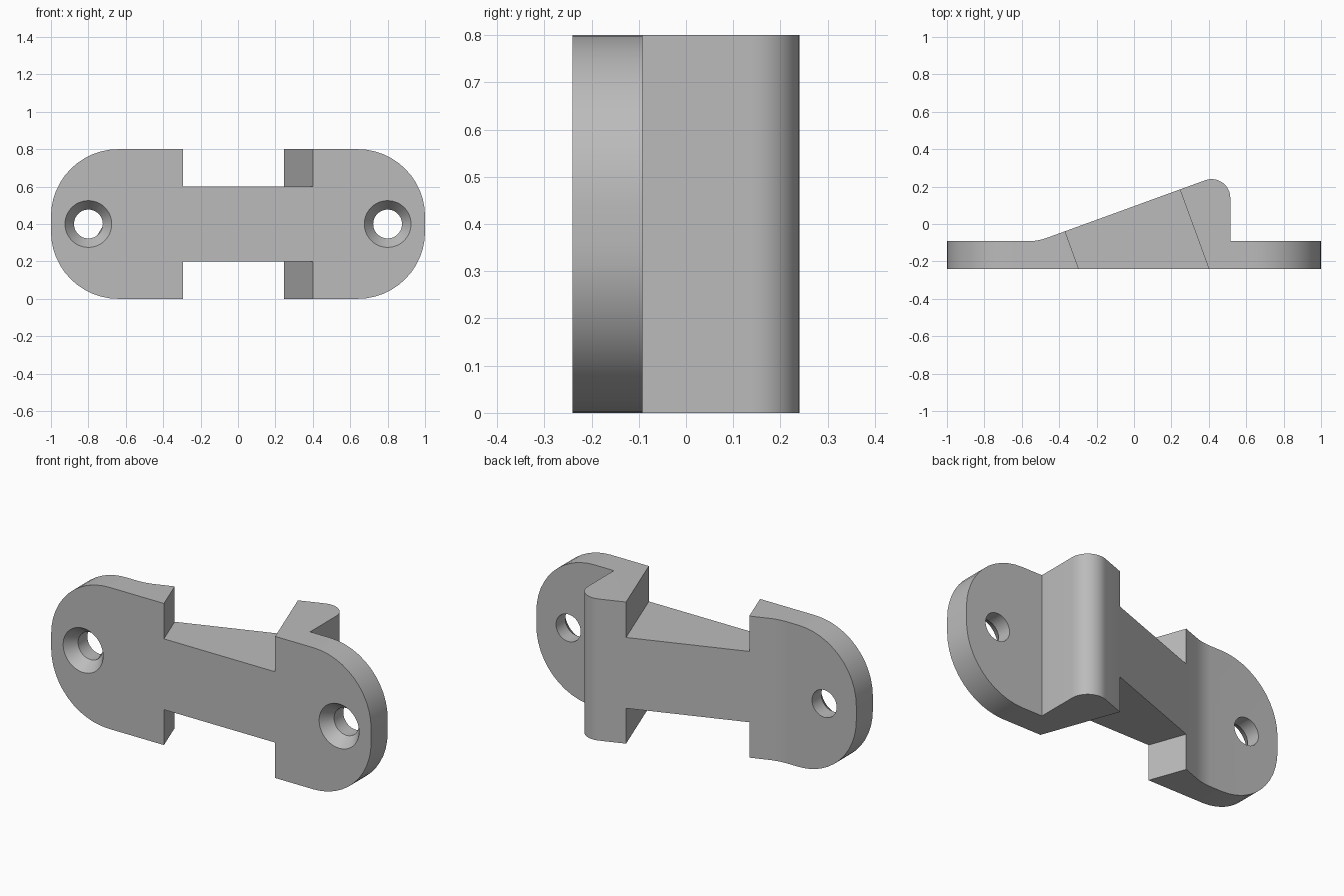
import bpy
import bmesh
from math import sin, cos, tan, radians
from mathutils import Matrix, Vector

cube = bpy.data.objects.get("Cube")
if cube:
    bpy.data.objects.remove(cube, do_unlink=True)

grey = bpy.data.materials.new("mid_grey")
grey.use_nodes = True
GREY = (0.5, 0.5, 0.5, 1)
grey.diffuse_color = GREY
grey.node_tree.nodes["Principled BSDF"].inputs["Base Color"].default_value = GREY

FRONT, DECK, HEIGHT = -0.24, -0.092, 0.8
SLOPE = radians(20)


def arc(cx, cy, r, start, end, steps=12):
    angles = [radians(start + (end - start) * i / steps) for i in range(steps + 1)]
    return [(cx + r * cos(a), cy + r * sin(a)) for a in angles]


def prism(name, outline, direction, low, high):
    """Extrude a 2D outline along z (outline is x, y) or y (outline is x, z)."""
    def place(p, d):
        return (p[0], p[1], d) if direction == "z" else (p[0], d, p[1])
    bm = bmesh.new()
    face = bm.faces.new([bm.verts.new(place(p, low)) for p in outline])
    new = bmesh.ops.extrude_face_region(bm, geom=[face])["geom"]
    shift = Vector(place((0, 0), high - low))
    bmesh.ops.translate(bm, vec=shift, verts=[g for g in new if isinstance(g, bmesh.types.BMVert)])
    return finish(name, bm)


def finish(name, bm):
    bmesh.ops.recalc_face_normals(bm, faces=bm.faces)
    mesh = bpy.data.meshes.new(name)
    bm.to_mesh(mesh)
    bm.free()
    mesh.materials.append(grey)
    obj = bpy.data.objects.new(name, mesh)
    bpy.context.collection.objects.link(obj)
    return obj


def turned(name, x, r1, r2, y1, y2):
    """Cylinder or cone running along y through a screw hole."""
    bm = bmesh.new()
    bmesh.ops.create_cone(bm, cap_ends=True, segments=48, radius1=r1, radius2=r2, depth=y2 - y1)
    turn = Matrix.Translation((x, (y1 + y2) / 2, HEIGHT / 2)) @ Matrix.Rotation(radians(-90), 4, "X")
    bmesh.ops.transform(bm, matrix=turn, verts=bm.verts)
    return finish(name, bm)


def combine(obj, tool, operation):
    tool.hide_render = True
    bpy.context.view_layer.objects.active = obj
    mod = obj.modifiers.new(operation.title(), "BOOLEAN")
    mod.operation = operation
    mod.solver = "EXACT"
    mod.object = tool
    bpy.ops.object.modifier_apply(modifier=mod.name)
    bpy.data.objects.remove(tool, do_unlink=True)


# Wedge profile: flat plate, gentle ramp, rounded crest and upright step
nose_x, nose_y, nose_r = 0.415, 0.14, 0.1
crest = arc(nose_x, nose_y, nose_r, 0, 110)
foot_x = crest[-1][0] - (crest[-1][1] - DECK) / tan(SLOPE)
blend_r = 0.3
blend = arc(foot_x - blend_r * tan(SLOPE / 2), DECK + blend_r, blend_r, -70, -90, 5)
profile = [(-1.1, FRONT), (1.1, FRONT), (1.1, DECK), (nose_x + nose_r, DECK)]
profile += crest + blend + [(-1.1, DECK)]
body = prism("wedge_cleat", profile, "z", -0.1, HEIGHT + 0.1)

# Rounded ends of the plate
r = 0.36
plate = (arc(1 - r, r, r, -90, 0) + arc(1 - r, HEIGHT - r, r, 0, 90)
         + arc(r - 1, HEIGHT - r, r, 90, 180) + arc(r - 1, r, r, 180, 270))
combine(body, prism("end_rounding", plate, "y", -1, 1), "INTERSECT")

# Slanted notches above and below the waist, square to the ramp
def lean(x, y):
    return (x - (y - FRONT) * tan(SLOPE), y)


notch = [lean(-0.295, -0.4), lean(0.4, -0.4), lean(0.4, 0.4), lean(-0.295, 0.4)]
for low, high in ((-0.2, 0.2), (0.6, 1.0)):
    combine(body, prism("notch_cutter", notch, "z", low, high), "DIFFERENCE")

# Countersunk screw holes
sink, rim, bore = 0.065, 0.125, 0.077
over = 0.02
flare = (rim - bore) / sink * over
for x in (-0.8, 0.8):
    combine(body, turned("bore_cutter", x, bore, bore, -0.5, 0.2), "DIFFERENCE")
    combine(body, turned("countersink_cutter", x, rim + flare, bore, FRONT - over, FRONT + sink),
            "DIFFERENCE")

bpy.ops.object.select_all(action="DESELECT")
body.select_set(True)
bpy.context.view_layer.objects.active = body
bpy.ops.object.shade_smooth_by_angle(angle=radians(25))
